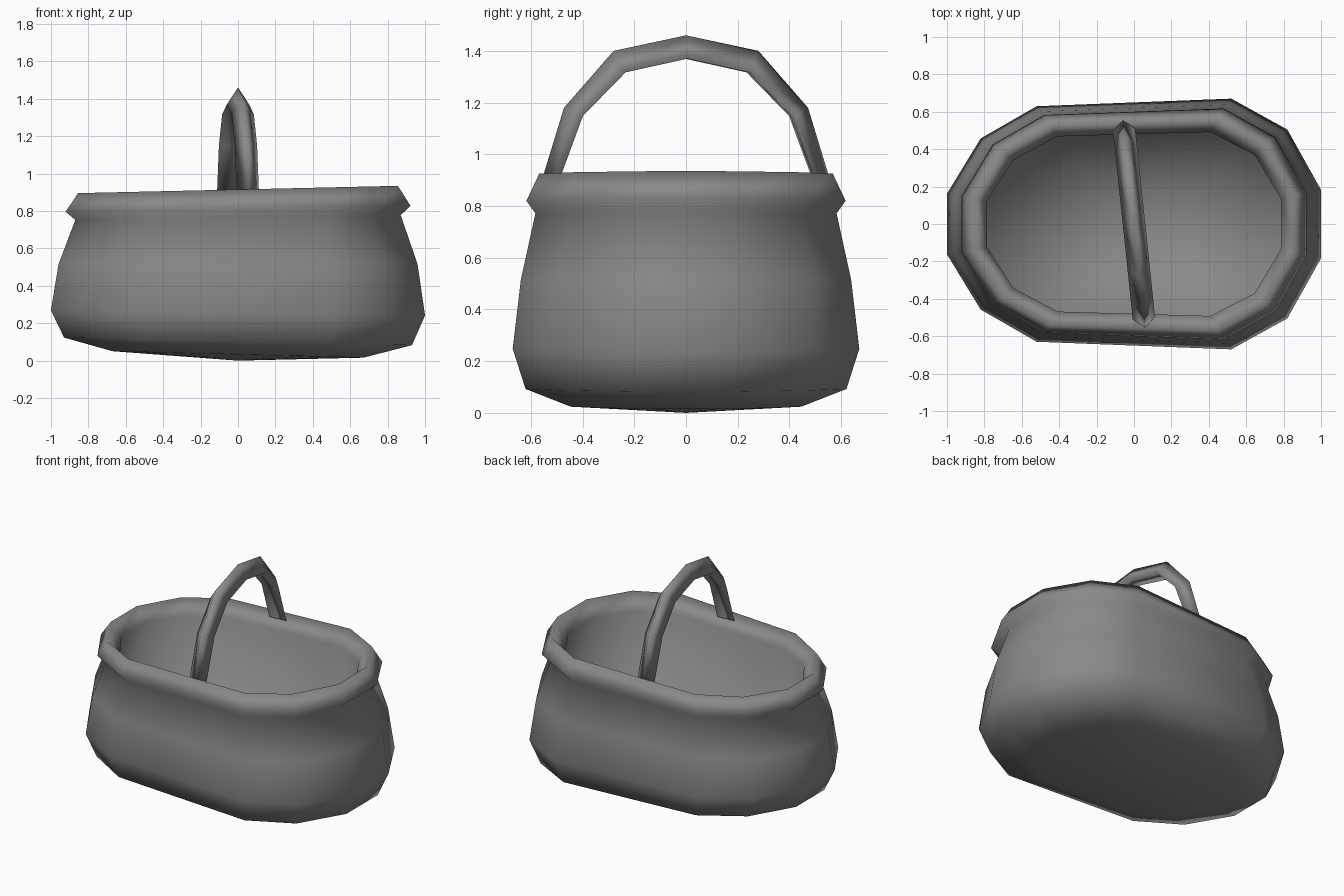
import bpy
import bmesh
from mathutils import Vector

if "Cube" in bpy.data.objects:
    bpy.data.objects.remove(bpy.data.objects["Cube"])

# One grey for the whole basket
grey = bpy.data.materials.new("warm_grey")
grey.use_nodes = True
colour = (0.25, 0.25, 0.25, 1)
grey.diffuse_color = colour
bsdf = next(n for n in grey.node_tree.nodes if n.type == 'BSDF_PRINCIPLED')
bsdf.inputs["Base Color"].default_value = colour

# Twelve-sided plan, one quarter mirrored into the rest
quarter = [(1, 0.265), (0.82, 0.74), (0.52, 1)]
half = quarter + [(-x, y) for x, y in reversed(quarter)]
plan = half + [(x, -y) for x, y in reversed(half)]


def taper(x, y, z):
    """Let the shape swell slightly towards +x."""
    return Vector((x, y * (1 + 0.06 * x), 0.5 + (z - 0.5) * (1 + 0.055 * x)))


def plan_ring(bm, rx, ry, z):
    return [bm.verts.new(taper(x * rx, y * ry, z)) for x, y in plan]


def bridge(bm, a, b):
    n = len(a)
    for i in range(n):
        j = (i + 1) % n
        bm.faces.new((a[i], a[j], b[j], b[i]))


def fan(bm, ring, z):
    """Close a ring with triangles to a centre point."""
    tip = bm.verts.new((0, 0, z))
    for a, b in zip(ring, ring[1:] + ring[:1]):
        bm.faces.new((tip, a, b))


def finish(name, bm):
    bmesh.ops.recalc_face_normals(bm, faces=bm.faces)
    mesh = bpy.data.meshes.new(name)
    bm.to_mesh(mesh)
    bm.free()
    mesh.materials.append(grey)
    mesh.shade_smooth()
    obj = bpy.data.objects.new(name, mesh)
    bpy.context.collection.objects.link(obj)


# Basket: pointed underside, bulging wall, rolled rim, hollow inside
bm = bmesh.new()
underside = [(0.67, 0.437, 0.033), (0.93, 0.603, 0.103)]
wall = [(1, 0.65, 0.255), (0.96, 0.62, 0.515), (0.87, 0.567, 0.765)]
rim = [(0.922, 0.6, 0.812), (0.855, 0.553, 0.915), (0.787, 0.48, 0.82)]
inside = [(0.86, 0.54, 0.2)]
rings = [plan_ring(bm, *p) for p in underside + wall + rim + inside]
for a, b in zip(rings, rings[1:]):
    bridge(bm, a, b)
fan(bm, rings[0], 0)
fan(bm, rings[-1], 0.07)
finish("basket_body", bm)

# Arched handle with a triangular section, ridge outwards
bm = bmesh.new()
side = [(0.562, 0.885, 0.502, 0.885),
        (0.472, 1.18, 0.405, 1.148), (0.28, 1.40, 0.24, 1.317)]
arch = side + [(0, 1.46, 0, 1.37)]
arch += [(-a, b, -c, d) for a, b, c, d in reversed(side)]
across = Vector((1, 0.105, 0)).normalized() * 0.06
along = Vector((-0.105, 1, 0))
up = Vector((0, 0, 1))
rings = []
for out_y, out_z, in_y, in_z in arch:
    ridge = along * out_y + up * out_z
    inner = along * in_y + up * in_z
    rings.append([bm.verts.new(p) for p in (ridge, inner + across, inner - across)])
for a, b in zip(rings, rings[1:]):
    bridge(bm, a, b)
bm.faces.new(rings[0])
bm.faces.new(rings[-1])
finish("handle", bm)
